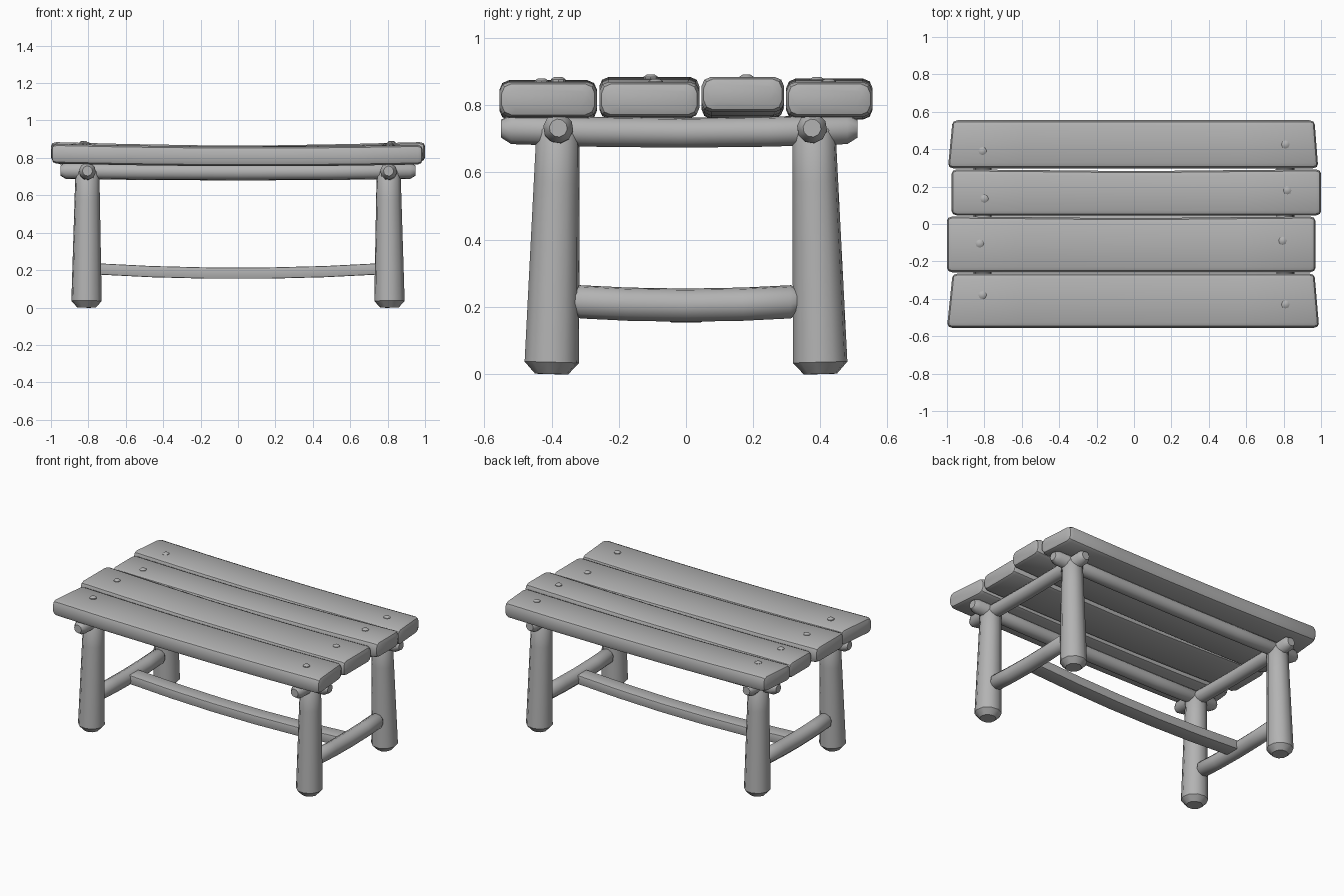
import bpy, bmesh, math
from mathutils import Vector

old = bpy.data.objects.get("Cube")
if old:
    bpy.data.objects.remove(old, do_unlink=True)

wood = bpy.data.materials.new("grey wood")
wood.use_nodes = True
GREY = (0.45, 0.45, 0.45, 1)
wood.diffuse_color = GREY
wood.node_tree.nodes["Principled BSDF"].inputs["Base Color"].default_value = GREY


def loft(name, rings, angle=40):
    """Skin a closed tube through rings of points and cap both ends."""
    bm = bmesh.new()
    loops = [[bm.verts.new(p) for p in ring] for ring in rings]
    n = len(loops[0])
    for a, b in zip(loops, loops[1:]):
        for i in range(n):
            j = (i + 1) % n
            bm.faces.new((a[i], a[j], b[j], b[i]))
    bm.faces.new(loops[0])
    bm.faces.new(loops[-1])
    bmesh.ops.recalc_face_normals(bm, faces=bm.faces)
    mesh = bpy.data.meshes.new(name)
    bm.to_mesh(mesh)
    bm.free()
    mesh.materials.append(wood)
    obj = bpy.data.objects.new(name, mesh)
    bpy.context.collection.objects.link(obj)
    bpy.ops.object.select_all(action='DESELECT')
    obj.select_set(True)
    bpy.context.view_layer.objects.active = obj
    bpy.ops.object.shade_smooth_by_angle(angle=math.radians(angle))
    return obj


def log(name, start, end, r0, r1, sag=0.0, sides=10, chamfer=0.03):
    """Round pole with chamfered ends, tapering and sagging in the middle."""
    start, end = Vector(start), Vector(end)
    axis = end - start
    length = axis.length
    side = axis.orthogonal().normalized()
    up = axis.normalized().cross(side)
    c = chamfer / length
    rings = []
    for t in (0, c, 0.25, 0.5, 0.75, 1 - c, 1):
        r = (r0 + (r1 - r0) * t) * (0.6 if t in (0, 1) else 1)
        mid = start + axis * t - Vector((0, 0, sag * 4 * t * (1 - t)))
        rings.append([mid + r * (side * math.cos(a) + up * math.sin(a))
                      for a in (math.tau * (i + 0.5) / sides for i in range(sides))])
    return loft(name, rings)


def plank(name, y0, y1, left, right, z0, z1, bevel=0.028, sag=0.012, height=0.105, pinch=0.0):
    """Bevelled board; left and right give the end x at y0 and at y1,
    z0 and z1 the underside at each end, pinch bends the edge at y1."""
    rings = []
    for t, inset in ((0, 1), (0.004, 0.3), (0.014, 0), (0.2, 0), (0.4, 0), (0.6, 0),
                     (0.8, 0), (0.986, 0), (0.996, 0.3), (1, 1)):
        k = bevel * inset * 0.8
        dip = 4 * t * (1 - t)
        ya, yb = y0 + k, y1 - k - pinch * dip ** 2
        base = z0 + (z1 - z0) * t - sag * dip
        za, zb = base + k, base + height - k
        ring = []
        for yc, zc, sy, sz in ((ya, za, 1, 1), (yb, za, -1, 1), (yb, zb, -1, -1), (ya, zb, 1, -1)):
            corner = [(0, bevel), (bevel * 0.3, bevel * 0.3), (bevel, 0)]
            if sy != sz:
                corner.reverse()
            for dy, dz in corner:
                y = yc + sy * dy
                f = (y - y0) / (y1 - y0)
                xl = left[0] + (left[1] - left[0]) * f
                xr = right[0] + (right[1] - right[0]) * f
                ring.append((xl + (xr - xl) * t, y, zc + sz * dz))
        rings.append(ring)
    return loft(name, rings, 35)


# Table top boards
plank("front_board", -0.555, -0.265, (-1, -0.97), (0.99, 0.965), 0.77, 0.765)
plank("front_middle_board", -0.258, 0.04, (-1, -1), (0.97, 0.97), 0.78, 0.765, pinch=0.008)
plank("back_middle_board", 0.046, 0.292, (-0.975, -0.975), (1, 1), 0.765, 0.78, pinch=0.008)
plank("back_board", 0.298, 0.555, (-0.995, -0.97), (0.985, 0.965), 0.775, 0.765)

# Peg heads on the boards
pegs = [(-0.81, -0.38, 0.87), (0.81, -0.43, 0.865), (-0.825, -0.105, 0.877), (0.795, -0.09, 0.864),
        (-0.8, 0.135, 0.864), (0.82, 0.18, 0.877), (-0.81, 0.39, 0.87), (0.81, 0.425, 0.864)]
for i, (x, y, z) in enumerate(pegs):
    rings = [[(x + r * math.cos(a), y + r * math.sin(a), z + h)
              for a in (math.tau * k / 8 for k in range(8))]
             for h, r in ((-0.01, 0.022), (0.007, 0.022), (0.014, 0.012))]
    loft(f"peg_{i + 1}", rings)

# Legs, cross rails and long rails
for side, sx in (("left", 1), ("right", -1)):
    for end, sy in (("front", -1), ("back", 1)):
        log(f"{end}_{side}_leg", (sx * 0.81, sy * 0.4, 0), (sx * 0.805, sy * 0.38, 0.76),
            0.083, 0.064, chamfer=0.035)
    log(f"{side}_upper_cross_rail", (sx * 0.805, -0.55, 0.73), (sx * 0.805, 0.51, 0.73),
        0.045, 0.045, sag=0.012)
    log(f"{side}_lower_cross_rail", (sx * 0.81, -0.345, 0.217), (sx * 0.81, 0.342, 0.217),
        0.05, 0.05, sag=0.012)
for end, y in (("front", -0.38), ("back", 0.375)):
    log(f"{end}_long_rail", (-0.95, y, 0.732), (0.95, y, 0.732), 0.045, 0.045, sag=0.008)

# Flat stretcher between the lower cross rails
plank("stretcher", -0.05, 0.05, (-0.78, -0.78), (0.78, 0.78), 0.178, 0.178,
      bevel=0.006, sag=0.025, height=0.06)
